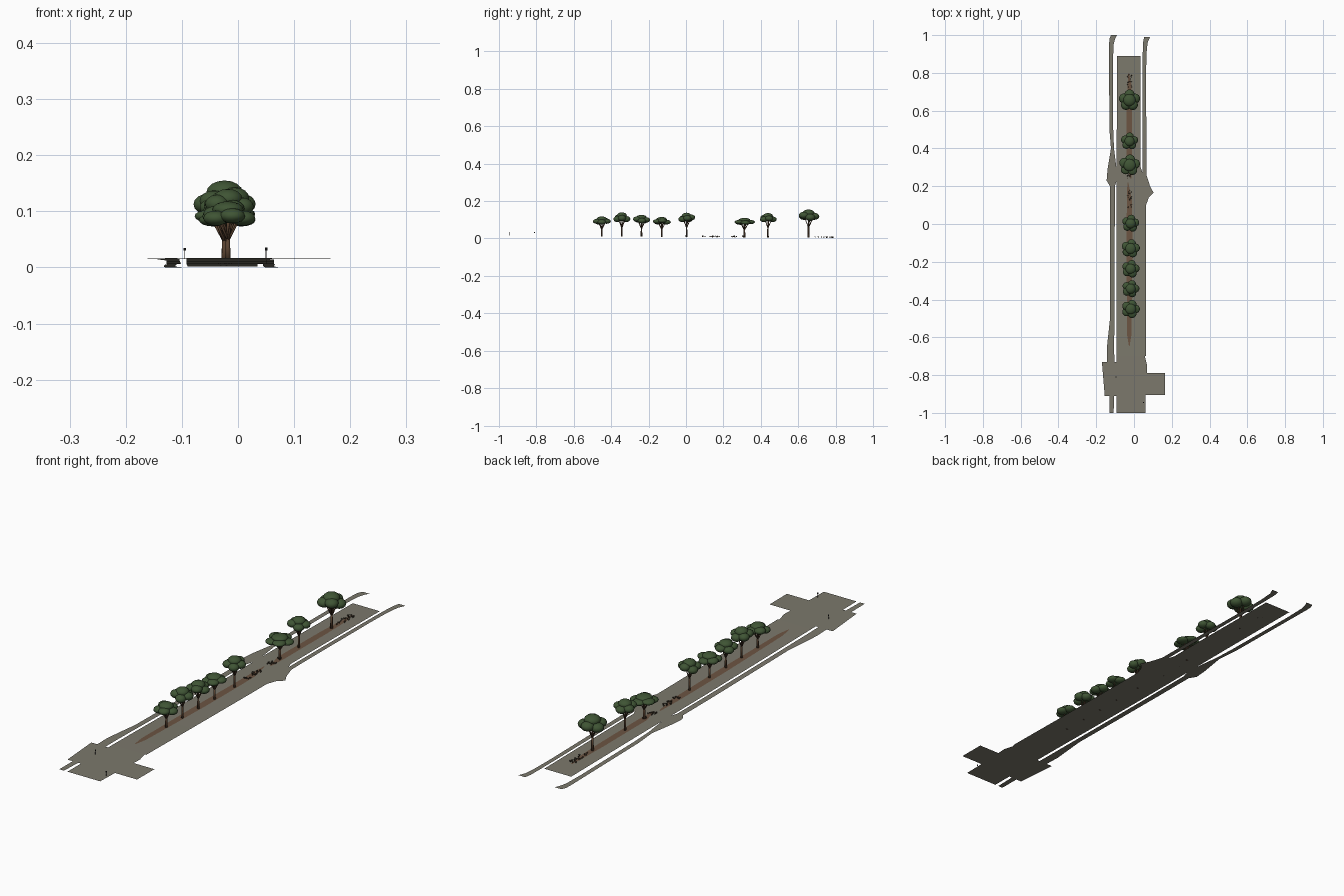
import bpy, bmesh, math, random
from mathutils import Vector, Matrix

random.seed(4)
cube = bpy.data.objects.get("Cube")
if cube:
    bpy.data.objects.remove(cube)


def material(name, r, g, b):
    m = bpy.data.materials.new(name)
    m.use_nodes = True
    m.diffuse_color = (r, g, b, 1)
    m.node_tree.nodes["Principled BSDF"].inputs["Base Color"].default_value = (r, g, b, 1)
    return m


PAVING = material("grey paving", 0.2, 0.19, 0.15)
SOIL = material("brown soil", 0.15, 0.09, 0.055)
LEAF = material("dark green leaves", 0.05, 0.09, 0.035)
BARK = material("brown bark", 0.1, 0.055, 0.03)
SHRUB = material("dry shrub brown", 0.07, 0.05, 0.03)
METAL = material("dark metal", 0.02, 0.02, 0.02)


def finish(bm, name, mat, smooth=False):
    mesh = bpy.data.meshes.new(name)
    bm.to_mesh(mesh)
    bm.free()
    mesh.materials.append(mat)
    for p in mesh.polygons:
        p.use_smooth = smooth
    ob = bpy.data.objects.new(name, mesh)
    bpy.context.collection.objects.link(ob)
    return ob


# The street falls gently from the front junction to the back end
SLOPE = [(-1, .0165), (-.65, .0145), (-.4, .011), (0, .007), (.45, .006), (.9, .002), (1, 0)]


def ground(y):
    for (a, za), (b, zb) in zip(SLOPE, SLOPE[1:]):
        if y <= b:
            return za + (zb - za) * max(0, (y - a) / (b - a))
    return 0


def strip(name, rows, mat, lift=0):
    """Sheet that follows the slope; rows are (y, left x, right x)."""
    bm = bmesh.new()
    last = None
    fine = [rows[0]]
    for p, q in zip(rows, rows[1:]):
        n = max(1, round(abs(q[0] - p[0]) / .1))
        for i in range(1, n + 1):
            fine.append([u + (v - u) * i / n for u, v in zip(p, q)])
    for y, a, b in fine:
        pair = [bm.verts.new((x, y, ground(y) + lift)) for x in (a, b)]
        if last:
            bm.faces.new((last[0], last[1], pair[1], pair[0]))
        last = pair
    return finish(bm, name, mat)


# Paved surfaces
strip("main_road", [(-1, -.092, .06), (-.91, -.092, .062), (-.75, -.092, .07), (-.7, -.092, .057),
                    (.1, -.092, .057), (.25, -.092, .052), (.3, -.092, .035), (.89, -.09, .035)], PAVING)
strip("left_footpath_front", [(-1, -.13, -.108), (-.91, -.13, -.105)], PAVING)
strip("junction_left_arm", [(-.91, -.155, -.09), (-.73, -.17, -.09)], PAVING)
strip("junction_right_arm", [(-.905, .06, .165), (-.79, .06, .165)], PAVING)
strip("left_footpath", [(-.73, -.142, -.104), (-.66, -.144, -.105), (-.5, -.127, -.104),
                        (.2, -.127, -.101), (.23, -.145, -.092), (.29, -.14, -.092), (.4, -.122, -.106),
                        (.5, -.13, -.11), (.85, -.132, -.112), (.95, -.132, -.108),
                        (.98, -.13, -.1), (1, -.122, -.09)], PAVING)
strip("right_footpath", [(-.7, .05, .064), (.1, .05, .064), (.14, .05, .078), (.165, .05, .104),
                         (.2, .045, .085), (.26, .045, .066), (.8, .045, .064),
                         (.9, .046, .066), (.96, .048, .072), (.99, .054, .085)], PAVING, -.0005)

# Planted central beds with tapered ends
strip("front_bed", [(-.645, -.027, -.023), (-.59, -.036, -.014), (-.2, -.04, -.008),
                    (.12, -.038, -.01), (.22, -.035, -.03)], SOIL, .001)
strip("back_bed", [(.24, -.02, -.014), (.32, -.04, -.01), (.6, -.039, -.01),
                   (.74, -.034, -.014), (.8, -.03, -.026)], SOIL, .001)


def rod(bm, a, b, r1, r2, sides=8):
    a, b = Vector(a), Vector(b)
    d = b - a
    m = Matrix.Translation((a + b) / 2) @ d.to_track_quat("Z", "Y").to_matrix().to_4x4()
    bmesh.ops.create_cone(bm, cap_ends=True, segments=sides, radius1=r1, radius2=r2,
                          depth=d.length, matrix=m)


def blob(bm, at, rx, rz, u=14, v=8):
    m = Matrix.Translation(at) @ Matrix.Diagonal((rx, rx, rz, 1))
    bmesh.ops.create_uvsphere(bm, u_segments=u, v_segments=v, radius=1, matrix=m)


def tree(x, y, top, low, r, turn):
    base, h = ground(y), top - low
    # Trunk that divides into spreading branches
    bm = bmesh.new()
    fork = base + (low - base) * .65
    rod(bm, (x, y, base), (x, y, fork), r * .1, r * .075)
    rod(bm, (x, y, fork), (x, y, top - h * .4), r * .075, r * .04)
    for i in range(5):
        a = turn + i * math.tau / 5
        rod(bm, (x, y, fork - .003),
            (x + math.cos(a) * r * .4, y + math.sin(a) * r * .4, low + h * .25), r * .055, r * .03, 6)
    finish(bm, "tree_trunk", BARK, True)
    # Ring of flattened leaf masses under a central dome
    bm = bmesh.new()
    for i in range(5):
        a = turn + i * math.tau / 5
        d = r * .54
        blob(bm, (x + math.cos(a) * d, y + math.sin(a) * d, low + h * (.33 + .09 * (i % 3))),
             r * .47, h * .3)
    blob(bm, (x, y, low + h * .45), r * .6, h * .32)
    blob(bm, (x, y, top - h * .33), r * .58, h * .33)
    finish(bm, "tree_crown", LEAF, True)


TREES = [(-.45, .118, .073, .049), (-.343, .14, .086, .046), (-.238, .127, .079, .047),
         (-.13, .115, .074, .049), (.003, .138, .086, .046), (.312, .11, .072, .056),
         (.438, .136, .086, .046), (.655, .155, .092, .057)]
for i, (y, top, low, r) in enumerate(TREES):
    tree(-.018 - .006 * (y > .2), y, top, low, r, i * 1.3)

# Low scrubby plants in the beds
for start, end, count in ((.08, .19, 22), (.24, .31, 16), (.68, .79, 22)):
    bm = bmesh.new()
    for i in range(count):
        x, y = random.uniform(-.036, -.012), random.uniform(start, end)
        z, size = ground(y), random.uniform(.003, .005)
        for k in range(5):
            a = k * math.tau / 5 + i
            rod(bm, (x, y, z), (x + math.cos(a) * size * .7, y + math.sin(a) * size * .7, z + size * 1.7),
                .0004, .0009, 4)
    finish(bm, "shrub_cluster", SHRUB)

# Slim signal posts at the junction
for x, y in ((-.095, -.81), (.05, -.945)):
    bm = bmesh.new()
    z = ground(y)
    rod(bm, (x, y, z), (x, y, z + .016), .0008, .0007, 6)
    rod(bm, (x, y, z + .0145), (x, y, z + .0195), .0022, .0022)
    finish(bm, "signal_post", METAL)
